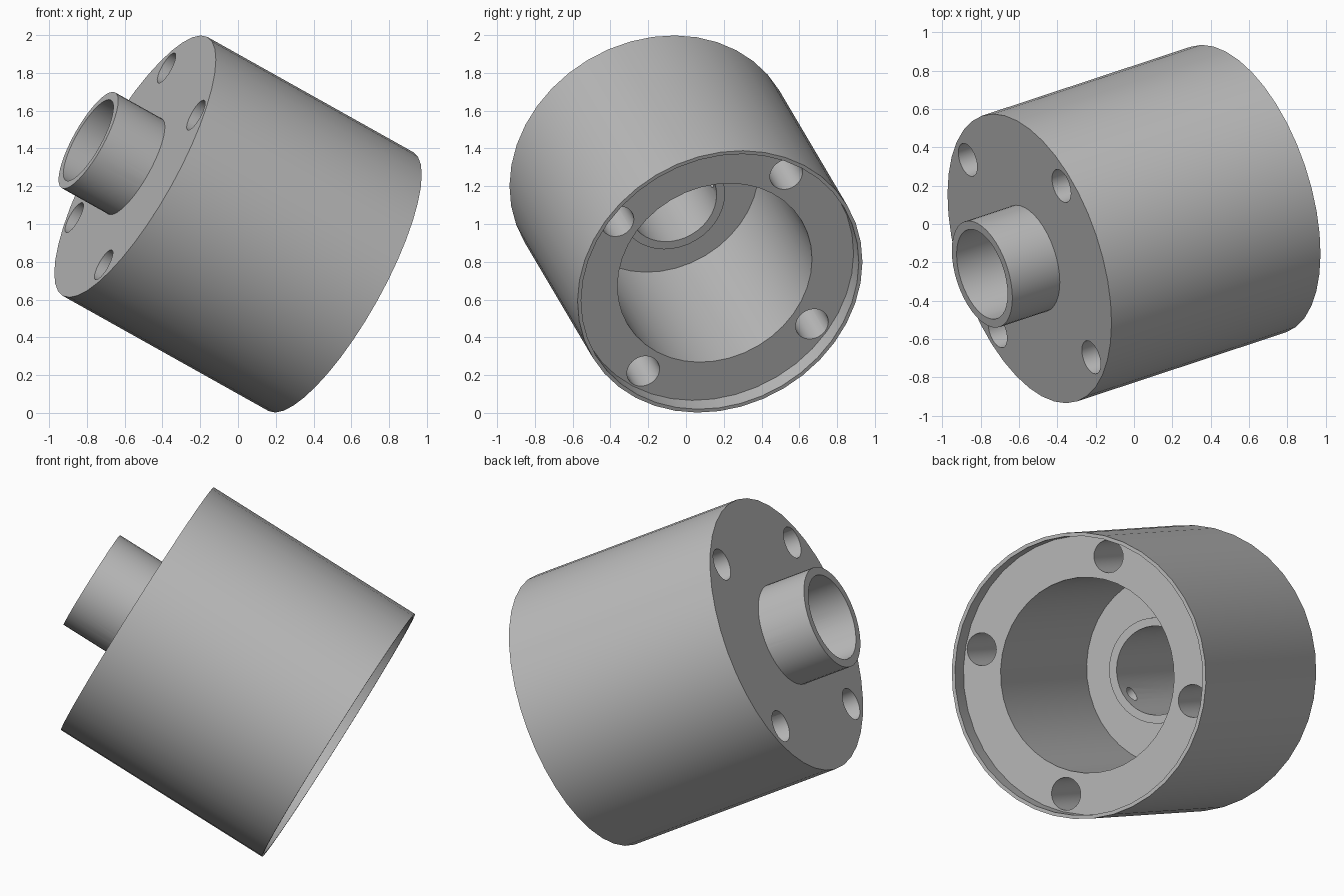
import bpy, bmesh, math
from mathutils import Matrix, Vector

cube = bpy.data.objects.get("Cube")
if cube:
    bpy.data.objects.remove(cube, do_unlink=True)

# Tilted frame: local z runs from the open end to the tube, local x to a bolt hole
axis = Vector((-0.838, -0.277, 0.469)).normalized()
side = Vector((0.165, 0.38, 0.525))
side = (side - axis * side.dot(axis)).normalized()
up = axis.cross(side)
frame = Matrix((side, up, axis)).transposed().to_4x4()
frame.translation = (0.545, 0.18, 0.695)

grey = bpy.data.materials.new("grey metal")
grey.use_nodes = True
colour = (0.5, 0.5, 0.5, 1)
grey.diffuse_color = colour
grey.node_tree.nodes["Principled BSDF"].inputs["Base Color"].default_value = colour

R, BORE, TUBE, TUBE_BORE = 0.785, 0.536, 0.29, 0.244
FLOOR, TOP = 1.115, 1.3


def make_object(name, bm):
    bmesh.ops.recalc_face_normals(bm, faces=bm.faces)
    mesh = bpy.data.meshes.new(name)
    bm.to_mesh(mesh)
    bm.free()
    obj = bpy.data.objects.new(name, mesh)
    obj.matrix_world = frame
    bpy.context.collection.objects.link(obj)
    return obj


def lathe(name, profile, sides):
    """Revolve a closed (radius, height) profile about local z."""
    bm = bmesh.new()
    rings = []
    for i in range(sides):
        a = 2 * math.pi * i / sides
        rings.append([bm.verts.new((r * math.cos(a), r * math.sin(a), h)) for r, h in profile])
    n = len(profile)
    for i in range(sides):
        p, q = rings[i], rings[(i + 1) % sides]
        for j in range(n):
            k = (j + 1) % n
            bm.faces.new((p[j], q[j], q[k], p[k]))
    obj = make_object(name, bm)
    obj.data.materials.append(grey)
    return obj


def add_cylinder(bm, radius, depth, matrix):
    bmesh.ops.create_cone(bm, cap_ends=True, segments=32, radius1=radius,
                          radius2=radius, depth=depth, matrix=matrix)


# Housing with a thin lip around the recessed open end
housing = lathe("housing", [(BORE, 0.1), (0.765, 0.1), (0.765, 0), (R, 0),
                            (R, FLOOR), (BORE, FLOOR)], 40)
flange = lathe("flange", [(TUBE, FLOOR), (R, FLOOR), (R, TOP), (TUBE, TOP)], 40)
tube = lathe("centre_tube", [(TUBE_BORE, 0.91), (TUBE, 0.91),
                             (TUBE, 1.595), (TUBE_BORE, 1.595)], 40)

# Four bolt holes through housing and flange
bm = bmesh.new()
for i in range(4):
    spot = Matrix.Rotation(i * math.pi / 2, 4, "Z") @ Matrix.Translation((0.665, 0, 0.7))
    add_cylinder(bm, 0.09, 2, spot)
bolt_cutter = make_object("bolt_hole_cutter", bm)

# Cross hole through the inner end of the tube
bm = bmesh.new()
add_cylinder(bm, 0.042, 1, Matrix.Translation((0, 0, 1.01))
             @ Matrix.Rotation(math.pi / 4, 4, "Z") @ Matrix.Rotation(math.pi / 2, 4, "Y"))
cross_cutter = make_object("cross_hole_cutter", bm)

for obj, cutter in ((housing, bolt_cutter), (flange, bolt_cutter), (tube, cross_cutter)):
    bpy.ops.object.select_all(action="DESELECT")
    obj.select_set(True)
    bpy.context.view_layer.objects.active = obj
    cut = obj.modifiers.new("holes", "BOOLEAN")
    cut.operation, cut.solver, cut.object = "DIFFERENCE", "EXACT", cutter
    bpy.ops.object.modifier_apply(modifier=cut.name)
    bpy.ops.object.shade_smooth_by_angle(angle=math.radians(30))

for cutter in (bolt_cutter, cross_cutter):
    bpy.data.objects.remove(cutter, do_unlink=True)
